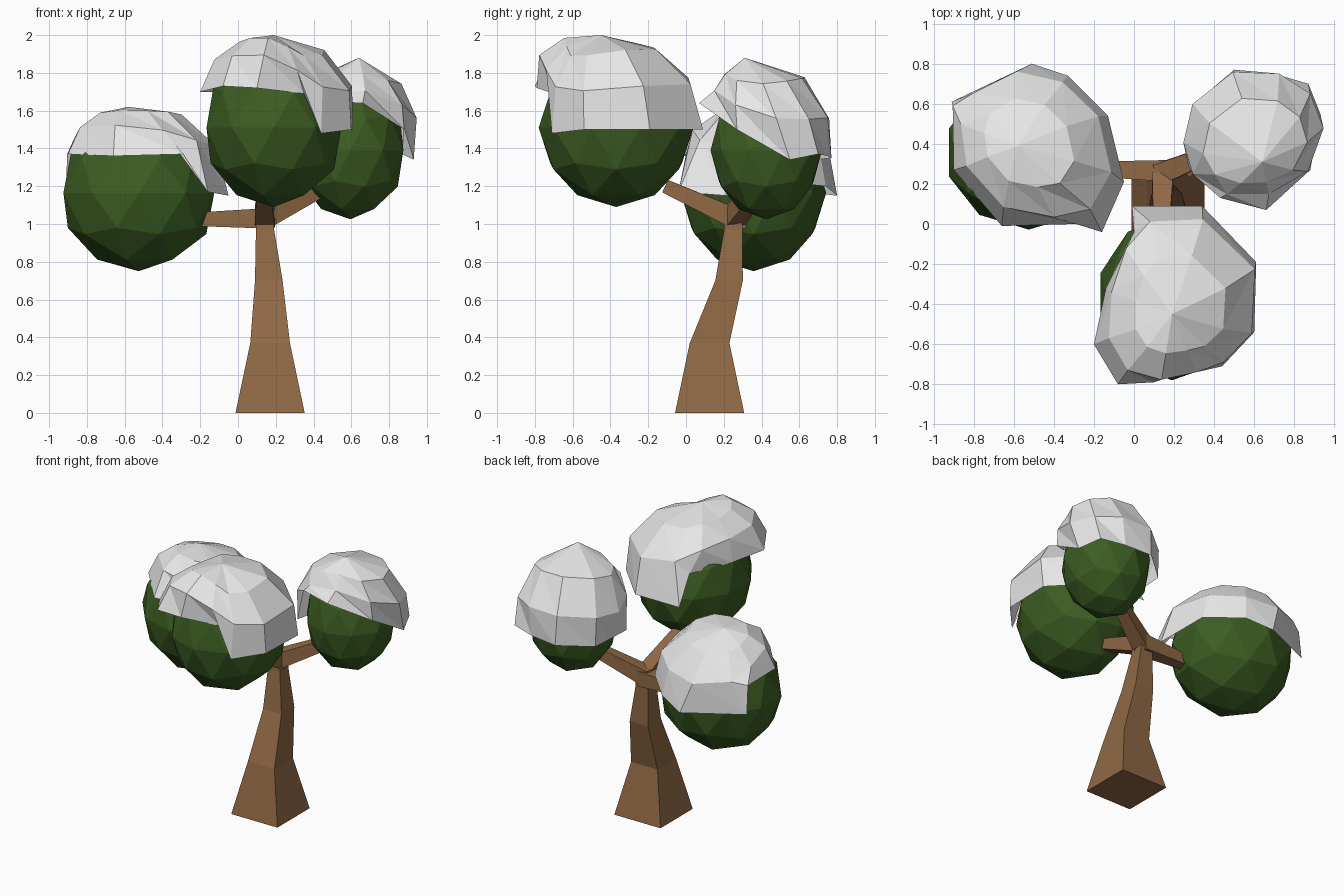
import bpy, bmesh
from mathutils import Vector

if "Cube" in bpy.data.objects:
    bpy.data.objects.remove(bpy.data.objects["Cube"])


def material(name, rgb):
    m = bpy.data.materials.new(name)
    m.diffuse_color = (*rgb, 1)
    m.use_nodes = True
    m.node_tree.nodes["Principled BSDF"].inputs["Base Color"].default_value = m.diffuse_color
    return m


BARK = material("bark_brown", (0.28, 0.14, 0.06))
LEAF = material("leaf_green", (0.045, 0.11, 0.016))
SNOW = material("snow_white", (0.8, 0.8, 0.8))


def finish(bm, name, mat):
    me = bpy.data.meshes.new(name)
    bm.to_mesh(me)
    bm.free()
    me.materials.append(mat)
    ob = bpy.data.objects.new(name, me)
    bpy.context.collection.objects.link(ob)
    return ob


def beam(name, rings, u, v):
    """Square tapering beam; rings are (centre, half width) along its path."""
    bm = bmesh.new()
    loops = []
    for c, h in rings:
        loops.append([bm.verts.new(Vector(c) + u * h * a + v * h * b)
                      for a, b in ((-1, -1), (1, -1), (1, 1), (-1, 1))])
    for lo, hi in zip(loops, loops[1:]):
        for i in range(4):
            j = (i + 1) % 4
            bm.faces.new((lo[i], lo[j], hi[j], hi[i]))
    bm.faces.new(loops[0][::-1])
    bm.faces.new(loops[-1])
    bmesh.ops.recalc_face_normals(bm, faces=bm.faces)
    return finish(bm, name, BARK)


def branch(name, start, end):
    d = (Vector(end) - Vector(start)).normalized()
    side = d.cross(Vector((0, 0, 1))).normalized()
    return beam(name, [(start, 0.054), (end, 0.036)], side, side.cross(d))


def foliage(name, centre, radii):
    bm = bmesh.new()
    bmesh.ops.create_icosphere(bm, subdivisions=2, radius=1)
    bmesh.ops.scale(bm, vec=radii, verts=bm.verts)
    bmesh.ops.translate(bm, vec=centre, verts=bm.verts)
    return finish(bm, name, LEAF)


def snow_cap(name, centre, apex, rim, bulge):
    """Open faceted dome from the apex down to a ragged rim (counter-clockwise).
    An optional fourth rim value swells the dome above that point."""
    c = Vector(centre)
    top = Vector(apex) - c
    n = len(rim)
    ends = [Vector(p[:3]) - c for p in rim]
    bm = bmesh.new()
    tip = bm.verts.new(apex)
    rows = []
    # Inner rows follow a smoothed rim, so only the skirt is ragged
    for t, w in ((0.38, 0.5), (0.7, 1.0)):
        row = []
        for i, p in enumerate(rim):
            near = (ends[i - 1], ends[i], ends[i], ends[(i + 1) % n])
            d = sum((e.normalized() for e in near), Vector()).normalized()
            r = top.length * (1 - t) + sum(e.length for e in near) / 4 * t
            swell = 1 + w * bulge + (p[3] if len(p) > 3 else 0)
            q = c + top.normalized().slerp(d, t) * r * swell
            q.z = min(q.z, apex[2] - 0.015)
            row.append(bm.verts.new(q))
        rows.append(row)
    rows.append([bm.verts.new(p[:3]) for p in rim])
    for i in range(n):
        j = (i + 1) % n
        bm.faces.new((tip, rows[0][i], rows[0][j]))
        for a, b in zip(rows, rows[1:]):
            bm.faces.new((a[i], b[i], b[j]))
            bm.faces.new((a[i], b[j], a[j]))
    return finish(bm, name, SNOW)


# Bent square trunk
beam("trunk", [((0.17, 0.125, 0), 0.183), ((0.17, 0.125, 0.37), 0.105),
               ((0.163, 0.228, 0.70), 0.073), ((0.143, 0.25, 0.97), 0.048),
               ((0.143, 0.255, 1.09), 0.045)],
     Vector((1, 0, 0)), Vector((0, 1, 0)))

# Three branches
branch("left_branch", (0.16, 0.265, 1.03), (-0.22, 0.275, 1.025))
branch("front_branch", (0.143, 0.26, 1.03), (0.135, -0.11, 1.2))
branch("right_branch", (0.13, 0.25, 1.03), (0.45, 0.38, 1.19))

# Foliage balls
LEFT, FRONT, RIGHT = (-0.525, 0.357, 1.165), (0.19, -0.37, 1.51), (0.595, 0.425, 1.39)
foliage("left_foliage", LEFT, (0.42, 0.385, 0.415))
foliage("front_foliage", FRONT, (0.375, 0.41, 0.42))
foliage("right_foliage", RIGHT, (0.295, 0.295, 0.365))

# Snow caps, high at the front and draped low behind
snow_cap("left_snow", LEFT, (-0.58, 0.39, 1.62),
         [(-0.29, 0.0, 1.37), (-0.16, -0.04, 1.17), (-0.05, 0.21, 1.15),
          (-0.13, 0.54, 1.22), (-0.33, 0.74, 1.2), (-0.51, 0.80, 1.15),
          (-0.91, 0.61, 1.17), (-0.905, 0.59, 1.37), (-0.90, 0.27, 1.37, 0.03),
          (-0.66, -0.01, 1.36, 0.03)], 0.01)
snow_cap("front_snow", FRONT, (0.19, -0.45, 2.0),
         [(0.35, -0.70, 1.69, 0.06), (0.44, -0.71, 1.48), (0.60, -0.54, 1.5),
          (0.61, -0.19, 1.5), (0.34, 0.09, 1.5, -0.05), (-0.01, 0.09, 1.5, -0.05),
          (-0.0, -0.04, 1.69), (-0.14, -0.32, 1.7), (-0.20, -0.60, 1.7, 0.03),
          (-0.08, -0.80, 1.73, 0.07), (0.10, -0.79, 1.72, 0.12)], 0.04)
snow_cap("right_snow", RIGHT, (0.64, 0.31, 1.88),
         [(0.43, 0.13, 1.65), (0.66, 0.07, 1.64), (0.88, 0.27, 1.5),
          (0.93, 0.55, 1.34), (0.87, 0.70, 1.37), (0.70, 0.75, 1.36),
          (0.50, 0.77, 1.35), (0.30, 0.60, 1.33), (0.29, 0.45, 1.33),
          (0.27, 0.29, 1.34)], -0.03)
